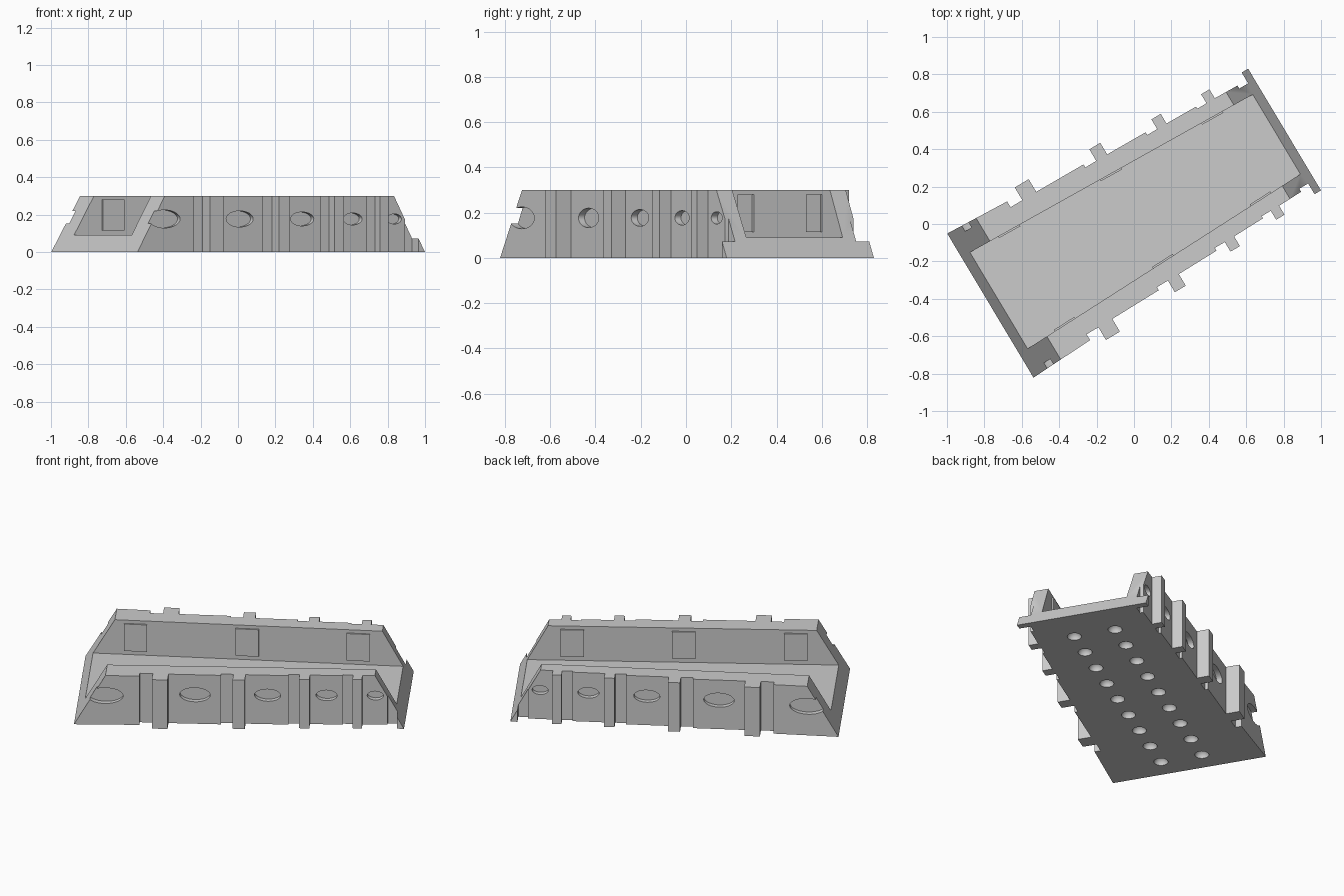
import bpy, bmesh, math
from mathutils import Matrix, Vector

old = bpy.data.objects.get("Cube")
if old:
    bpy.data.objects.remove(old, do_unlink=True)

grey = bpy.data.materials.new("light_grey")
grey.use_nodes = True
grey.diffuse_color = (0.6, 0.6, 0.6, 1)
grey.node_tree.nodes["Principled BSDF"].inputs["Base Color"].default_value = (0.6, 0.6, 0.6, 1)

TURN = Matrix.Rotation(math.radians(30.9), 4, "Z")
MID = 0.02          # centre line of the trough across its width
HEIGHT, FLOOR = 0.3, 0.09


def finish(name, bm):
    bmesh.ops.recalc_face_normals(bm, faces=bm.faces)
    mesh = bpy.data.meshes.new(name)
    bm.to_mesh(mesh)
    bm.free()
    mesh.materials.append(grey)
    obj = bpy.data.objects.new(name, mesh)
    bpy.context.scene.collection.objects.link(obj)
    return obj


def prism(name, points, lo, hi, upright=True):
    """Extrude a profile along z (upright) or across the width."""
    bm = bmesh.new()
    place = (lambda p: (p[0], p[1], lo)) if upright else (lambda p: (p[0], lo, p[1]))
    face = bm.faces.new([bm.verts.new(place(p)) for p in points])
    ext = bmesh.ops.extrude_face_region(bm, geom=[face])
    move = Vector((0, 0, hi - lo) if upright else (0, hi - lo, 0))
    bmesh.ops.translate(bm, vec=move, verts=[v for v in ext["geom"] if isinstance(v, bmesh.types.BMVert)])
    return finish(name, bm)


def cut(target, cutter):
    cutter.hide_render = True
    mod = target.modifiers.new("cut", "BOOLEAN")
    mod.operation, mod.solver, mod.object = "DIFFERENCE", "EXACT", cutter
    bpy.context.view_layer.objects.active = target
    bpy.ops.object.modifier_apply(modifier=mod.name)
    bpy.data.objects.remove(cutter, do_unlink=True)


# Stepped outline of one side: wall step, rib start, rib end, rib reach, wall after the step
ribs = [(-0.52, -0.447, -0.36, 0.475, 0.396),
        (-0.068, 0.0, 0.068, 0.445, 0.373),
        (0.305, 0.367, 0.425, 0.412, 0.352),
        (0.607, 0.664, 0.716, 0.391, 0.335),
        (0.855, 0.91, 0.95, 0.379, 0.312)]
side = [(-0.883, 0.449)]
wall = 0.432
for step, start, end, reach, inner in ribs:
    side += [(step, wall), (step, inner), (start, inner), (start, reach), (end, reach)]
    if end < 0.95:
        side.append((end, inner))
    wall = inner - 0.004
outline = [(u, MID + v) for u, v in side] + [(u, MID - v) for u, v in reversed(side)]
body = prism("trough_body", outline, 0, HEIGHT)

# Sloping ends
cut(body, prism("left_slope", [(-0.883, 0), (-0.7, 0.314), (-1.2, 0.314), (-1.2, 0)], -1, 1, False))
cut(body, prism("right_slope", [(0.95, 0), (0.777, 0.314), (1.2, 0.314), (1.2, 0)], -1, 1, False))


# Open channel, slightly tapered
def channel(u):
    return 0.3 - 0.03 * (u + 0.83)


ends = (-1.2, 1.2)
cut(body, prism("channel", [(u, MID + channel(u)) for u in ends]
                + [(u, MID - channel(u)) for u in reversed(ends)], FLOOR, 0.5))

# Shallow oval recesses between the ribs: position, half width, half height, wall reach
ovals = [(-0.71, 0.1, 0.048, 0.44), (-0.213, 0.085, 0.043, 0.394),
         (0.19, 0.073, 0.037, 0.371), (0.517, 0.059, 0.032, 0.35), (0.787, 0.045, 0.027, 0.333)]
STEPS = 32
for u, rx, rz, reach in ovals:
    ring = [(u + rx * math.cos(a), 0.177 + rz * math.sin(a))
            for a in (math.tau * i / STEPS for i in range(STEPS))]
    for s in (-1, 1):
        cut(body, prism("oval", ring, MID + s * (reach - 0.03), MID + s * (reach + 0.05), False))

# Two rows of round dimples underneath
bm = bmesh.new()
for i in range(9):
    for s in (-1, 1):
        spot = Matrix.Translation((-0.747 + 0.184 * i, MID + s * 0.12, 0))
        bmesh.ops.create_uvsphere(bm, u_segments=20, v_segments=11, radius=0.04, matrix=spot)
cut(body, finish("dimples", bm))

# Thin raised panels on the channel walls
panels = []
for side_name, s in (("back", 1), ("front", -1)):
    for i, u in enumerate((-0.593, 0.03, 0.65)):
        a, b = u - 0.065, u + 0.065
        pts = [(a, MID + s * (channel(a) + 0.005)), (b, MID + s * (channel(b) + 0.005)),
               (b, MID + s * (channel(b) - 0.009)), (a, MID + s * (channel(a) - 0.009))]
        panels.append(prism(f"{side_name}_panel_{i + 1}", pts, 0.115, 0.28))

# Turn everything into its resting direction
for obj in [body] + panels:
    obj.data.transform(TURN)
    obj.data.update()

bpy.ops.object.select_all(action="DESELECT")
body.select_set(True)
bpy.context.view_layer.objects.active = body
bpy.ops.object.shade_smooth_by_angle(angle=math.radians(30))
